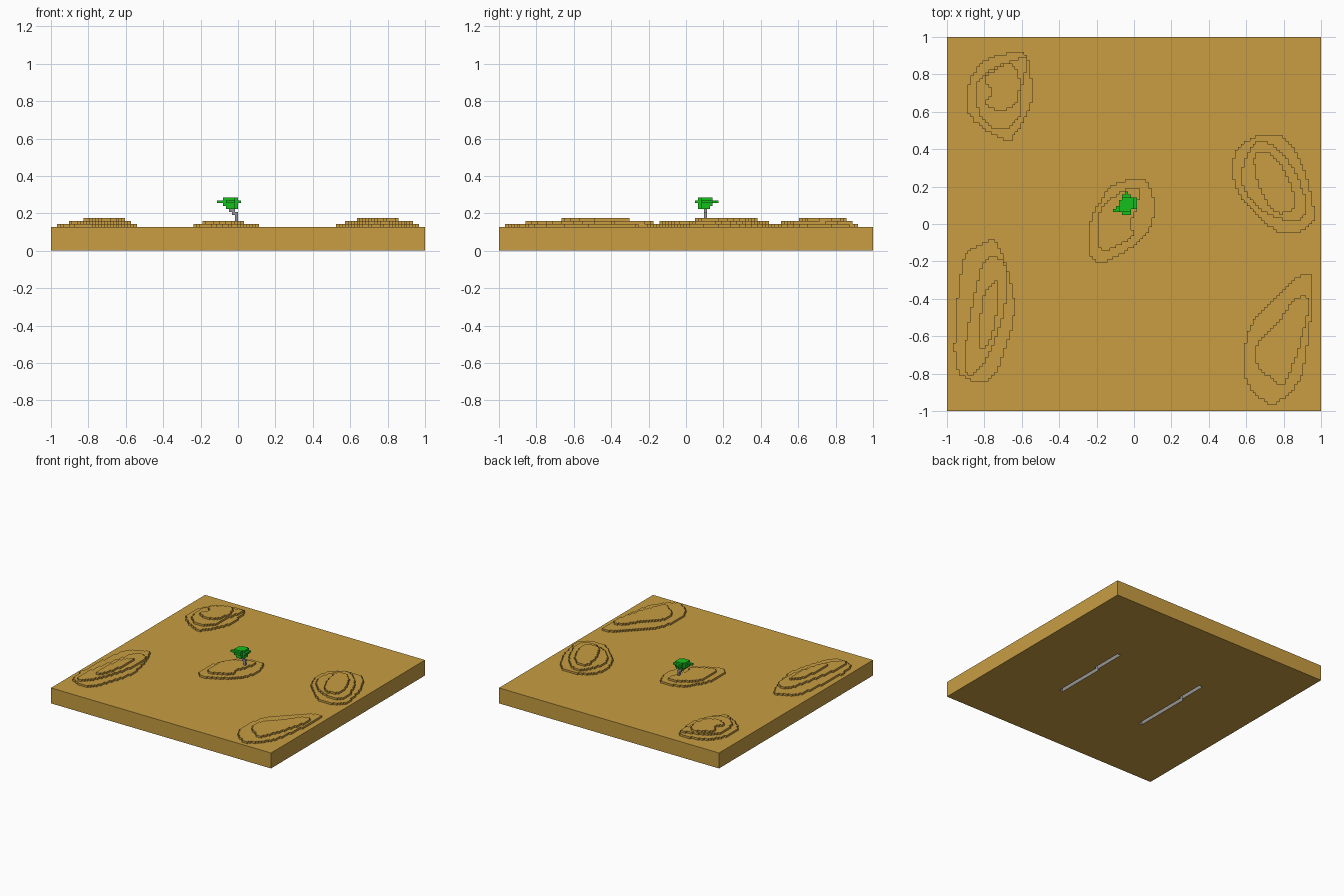
import bpy
import bmesh
from mathutils import Vector

GRID = 126                # cells along each side of the ground
CELL = 2 / GRID
BASE = 8                  # ground thickness in cells

if "Cube" in bpy.data.objects:
    bpy.data.objects.remove(bpy.data.objects["Cube"], do_unlink=True)


def material(name, color):
    mat = bpy.data.materials.new(name)
    mat.use_nodes = True
    mat.diffuse_color = (*color, 1)
    mat.node_tree.nodes["Principled BSDF"].inputs["Base Color"].default_value = (*color, 1)
    return mat


sand = material("sand", (0.58, 0.34, 0.055))
grey = material("grey bark", (0.3, 0.3, 0.3))
green = material("leaf green", (0.008, 0.52, 0.012))


def add_object(name, bm, *mats):
    mesh = bpy.data.meshes.new(name)
    bm.to_mesh(mesh)
    bm.free()
    obj = bpy.data.objects.new(name, mesh)
    bpy.context.collection.objects.link(obj)
    for mat in mats:
        mesh.materials.append(mat)
    return obj


def blocks(name, cells, *mats):
    """Skin a set of cells, leaving out the faces between neighbours."""
    cells = set(cells)
    bm = bmesh.new()
    corners = {}

    def corner(p):
        key = tuple(p)
        if key not in corners:
            corners[key] = bm.verts.new((p[0] * CELL - 1, p[1] * CELL - 1, p[2] * CELL))
        return corners[key]

    for cell in cells:
        for axis in range(3):
            u, v = (axis + 1) % 3, (axis + 2) % 3
            for side in (0, 1):
                near = list(cell)
                near[axis] += 1 if side else -1
                if tuple(near) in cells:
                    continue
                ring = []
                for du, dv in ((0, 0), (1, 0), (1, 1), (0, 1)):
                    p = list(cell)
                    p[axis] += side
                    p[u] += du
                    p[v] += dv
                    ring.append(corner(p))
                bm.faces.new(ring if side else ring[::-1])
    return add_object(name, bm, *mats)


def smooth_loop(points, steps=5):
    """Closed curve running through the points."""
    pts = [Vector(p) for p in points]
    n = len(pts)
    loop = []
    for i in range(n):
        a, b, c, d = (pts[(i + o) % n] for o in (-1, 0, 1, 2))
        for s in range(steps):
            t = s / steps
            loop.append(b + ((c - a) * t + (2 * a - 5 * b + 4 * c - d) * t ** 2
                             + (3 * b - a - 3 * c + d) * t ** 3) / 2)
    return loop


def inside(x, y, loop):
    hit = False
    for p, q in zip(loop, loop[1:] + loop[:1]):
        if (p.y > y) != (q.y > y) and x < p.x + (y - p.y) / (q.y - p.y) * (q.x - p.x):
            hit = not hit
    return hit


def dune(name, *layers):
    """Stack one layer of cells per outline."""
    cells = []
    for level, outline in enumerate(layers):
        loop = smooth_loop(outline)
        for i in range(GRID):
            for j in range(GRID):
                if inside((i + 0.5) * CELL - 1, (j + 0.5) * CELL - 1, loop):
                    cells.append((i, j, BASE + level))
    blocks(name, cells, sand)


# Ground slab
bm = bmesh.new()
bmesh.ops.create_cube(bm, size=1)
height = BASE * CELL
bmesh.ops.scale(bm, vec=(2, 2, height), verts=bm.verts)
bmesh.ops.translate(bm, vec=(0, 0, height / 2), verts=bm.verts)
ground = add_object("ground", bm, sand, grey)

# Two stepped, grey-lined slots in the underside
slot_cells = []
for column, start, step, end in ((87, 39, 66, 83), (38, 39, 70, 85)):
    for j in range(start, end):
        first = column + (j >= step)
        slot_cells += [(i, j, k) for i in (first, first + 1) for k in range(-1, 3)]
cutter = blocks("slot_cutter", slot_cells, sand, grey)
cutter.hide_render = True
for face in cutter.data.polygons:
    face.material_index = 1
cut = ground.modifiers.new("slots", "BOOLEAN")
cut.operation = "DIFFERENCE"
cut.solver = "EXACT"
cut.object = cutter
bpy.context.view_layer.objects.active = ground
bpy.ops.object.modifier_apply(modifier=cut.name)
bpy.data.objects.remove(cutter, do_unlink=True)

# Terraced dunes, outlines from the lowest layer up
dune("back_right_dune",
     [(-.62, .92), (-.56, .86), (-.55, .64), (-.65, .46), (-.72, .46),
      (-.87, .57), (-.89, .72), (-.8, .87)],
     [(-.66, .87), (-.57, .87), (-.6, .72), (-.6, .6), (-.68, .51),
      (-.78, .53), (-.84, .64), (-.82, .78)],
     [(-.75, .82), (-.66, .86), (-.61, .78), (-.63, .65), (-.72, .6),
      (-.79, .65), (-.76, .71), (-.8, .76)])
dune("front_right_dune",
     [(-.82, -.11), (-.73, -.11), (-.64, -.42), (-.69, -.67), (-.77, -.83),
      (-.88, -.83), (-.96, -.72), (-.92, -.22)],
     [(-.8, -.2), (-.7, -.2), (-.68, -.35), (-.72, -.55), (-.8, -.74),
      (-.89, -.81), (-.9, -.65), (-.86, -.42)],
     [(-.77, -.33), (-.73, -.32), (-.74, -.5), (-.78, -.65), (-.83, -.65),
      (-.81, -.42)])
dune("centre_dune",
     [(-.05, .23), (.06, .23), (.11, .1), (.06, -.06), (-.12, -.19),
      (-.22, -.19), (-.24, -.02), (-.15, .17)],
     [(-.07, .17), (.02, .19), (.02, .1), (-.02, 0), (0, -.06),
      (-.08, -.11), (-.18, -.13), (-.18, .07)])
dune("back_left_dune",
     [(.66, .47), (.79, .47), (.89, .34), (.95, .15), (.95, 0),
      (.8, -.05), (.65, .05), (.54, .2), (.54, .38)],
     [(.64, .43), (.73, .43), (.83, .33), (.92, .13), (.9, .03),
      (.8, .02), (.65, .1), (.57, .25)],
     [(.65, .37), (.73, .37), (.81, .27), (.86, .12), (.82, .06),
      (.74, .07), (.69, .16), (.65, .27)])
dune("front_left_dune",
     [(.92, -.26), (.96, -.35), (.94, -.55), (.9, -.8), (.8, -.93),
      (.72, -.96), (.61, -.86), (.58, -.73), (.63, -.53), (.78, -.37)],
     [(.86, -.4), (.94, -.41), (.9, -.6), (.82, -.82), (.77, -.85),
      (.66, -.75), (.66, -.64), (.77, -.53)])

# Crooked trunk
trunk = [(62, 69, k) for k in range(10, 13)]
trunk += [(61, 69, k) for k in (12, 13)] + [(60, 69, 13)]
blocks("tree_trunk", trunk, grey)

# Leafy crown: widest in its third layer, trimmed above and below
rows = ["...####.".replace("####", "###."), "..#####."]
plan = ["...###..", "...###..", "..####..".replace("..####", ".######")[:8],
        "..######", "..######", "...#####", "...###..", "....#..."]
plan[0], plan[1] = "...###..", "######.."
plan[2] = ".#######"
crown = []
for level, margin in ((14, 3), (15, 2), (16, 0), (17, 2)):
    for j, row in enumerate(plan):
        for i, mark in enumerate(row):
            in_x = margin <= i < 8 - margin // 2
            in_y = margin // 2 <= j < 8 - margin
            if mark == "#" and in_x and in_y:
                crown.append((56 + i, 66 + j, level))
blocks("tree_crown", crown, green)
